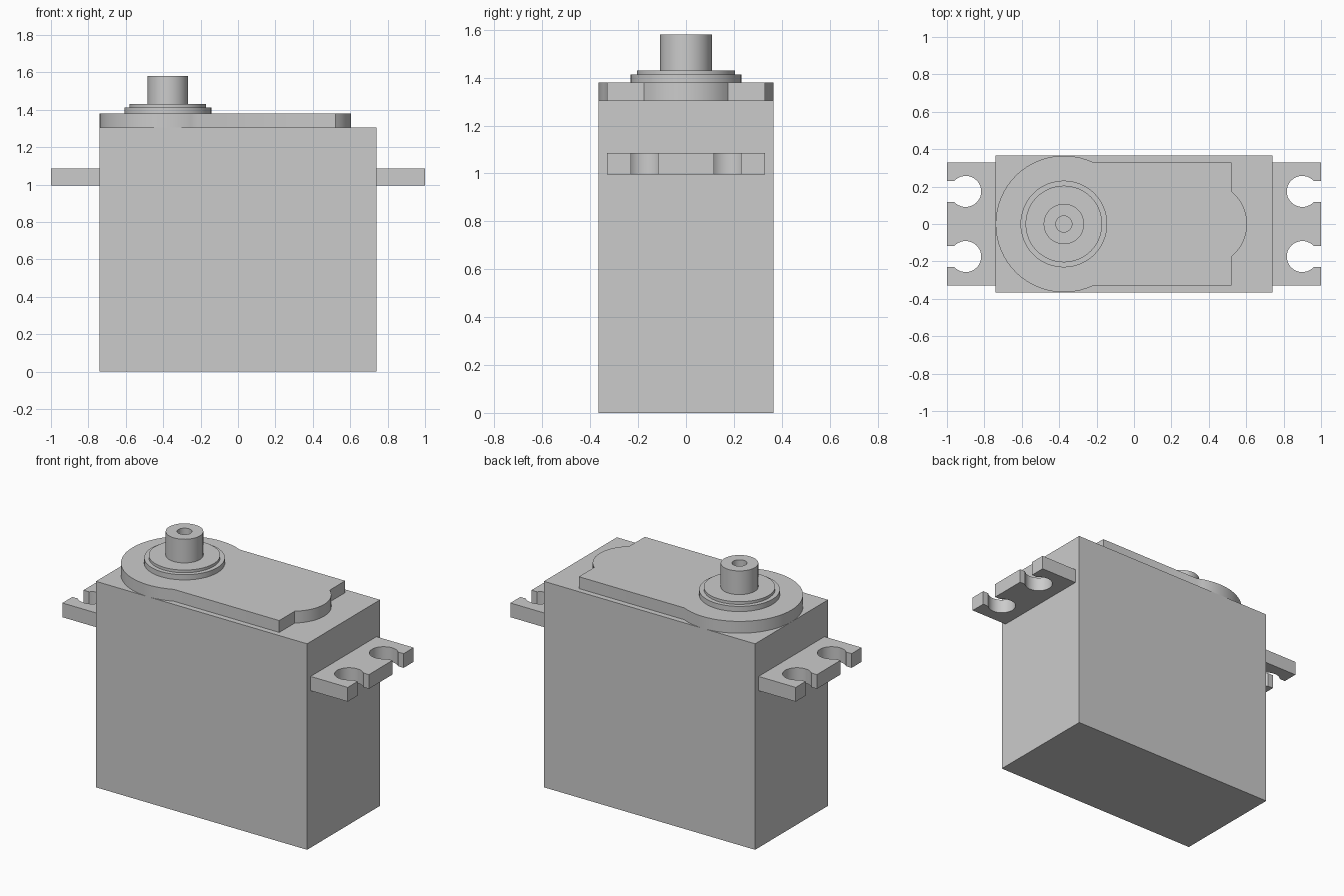
import bpy, bmesh
from math import cos, sin, asin, acos, pi, radians, tau

if "Cube" in bpy.data.objects:
    bpy.data.objects.remove(bpy.data.objects["Cube"])

AXIS_X = -0.375   # output shaft position


def arc(cx, cy, r, a0, a1, n):
    return [(cx + r * cos(a0 + (a1 - a0) * i / n), cy + r * sin(a0 + (a1 - a0) * i / n))
            for i in range(n + 1)]


def finish(name, bm, smooth=False):
    bmesh.ops.recalc_face_normals(bm, faces=bm.faces)
    mesh = bpy.data.meshes.new(name)
    bm.to_mesh(mesh)
    bm.free()
    obj = bpy.data.objects.new(name, mesh)
    bpy.context.collection.objects.link(obj)
    if smooth:
        bpy.ops.object.select_all(action='DESELECT')
        obj.select_set(True)
        bpy.context.view_layer.objects.active = obj
        bpy.ops.object.shade_smooth_by_angle(angle=radians(30))
    return obj


def prism(name, outline, z0, z1, smooth=False):
    bm = bmesh.new()
    face = bm.faces.new([bm.verts.new((x, y, z0)) for x, y in outline])
    top = bmesh.ops.extrude_face_region(bm, geom=[face], use_keep_orig=True)
    bmesh.ops.translate(bm, vec=(0, 0, z1 - z0),
                        verts=[v for v in top['geom'] if isinstance(v, bmesh.types.BMVert)])
    return finish(name, bm, smooth)


def lathe(name, profile, cx, steps=48):
    bm = bmesh.new()
    verts = [bm.verts.new((cx + r, 0, z)) for r, z in profile]
    edges = [bm.edges.new(p) for p in zip(verts, verts[1:])]
    bmesh.ops.spin(bm, geom=verts + edges, cent=(cx, 0, 0), axis=(0, 0, 1),
                   angle=tau, steps=steps, use_duplicate=False)
    bmesh.ops.remove_doubles(bm, verts=bm.verts, dist=1e-4)
    return finish(name, bm, True)


# Main case
W, D = 0.74, 0.365
prism("case", [(-W, -D), (W, -D), (W, D), (-W, D)], 0, 1.305)

# Mounting ears with two open screw slots each, mirrored to the other end
HOLE_X, HOLE_Y, HOLE_R, SLOT = 0.9, 0.174, 0.083, 0.056
mouth = asin(SLOT / HOLE_R)
ear = [(W, -0.33), (1, -0.33)]
for y in (-HOLE_Y, HOLE_Y):
    ear += [(1, y - SLOT)]
    ear += arc(HOLE_X, y, HOLE_R, -mouth, mouth - tau, 28)
    ear += [(1, y + SLOT)]
ear += [(1, 0.33), (W, 0.33)]
ears = prism("mounting_ears", ear, 0.995, 1.085, True)
ears.modifiers.new("mirror", 'MIRROR').use_axis[0] = True

# Raised gear cover: large round end, straight sides, shallow bulge
E = 0.33
a = asin(E / D)
b = asin(0.175 / 0.223)
cover = arc(AXIS_X, 0, D, a, tau - a, 40)
cover += [(0.52, -E)] + arc(0.382, 0, 0.223, -b, b, 14) + [(0.52, E)]
prism("gear_cover", cover, 1.305, 1.38, True)

# Stepped collar and output shaft with a screw bore
lathe("shaft_collar", [(0, 1.38), (0.232, 1.38), (0.232, 1.413), (0.205, 1.413),
                       (0.205, 1.43), (0, 1.43)], AXIS_X)
lathe("output_shaft", [(0, 1.43), (0.108, 1.43), (0.108, 1.58), (0.043, 1.58),
                       (0.043, 1.45), (0, 1.45)], AXIS_X)
